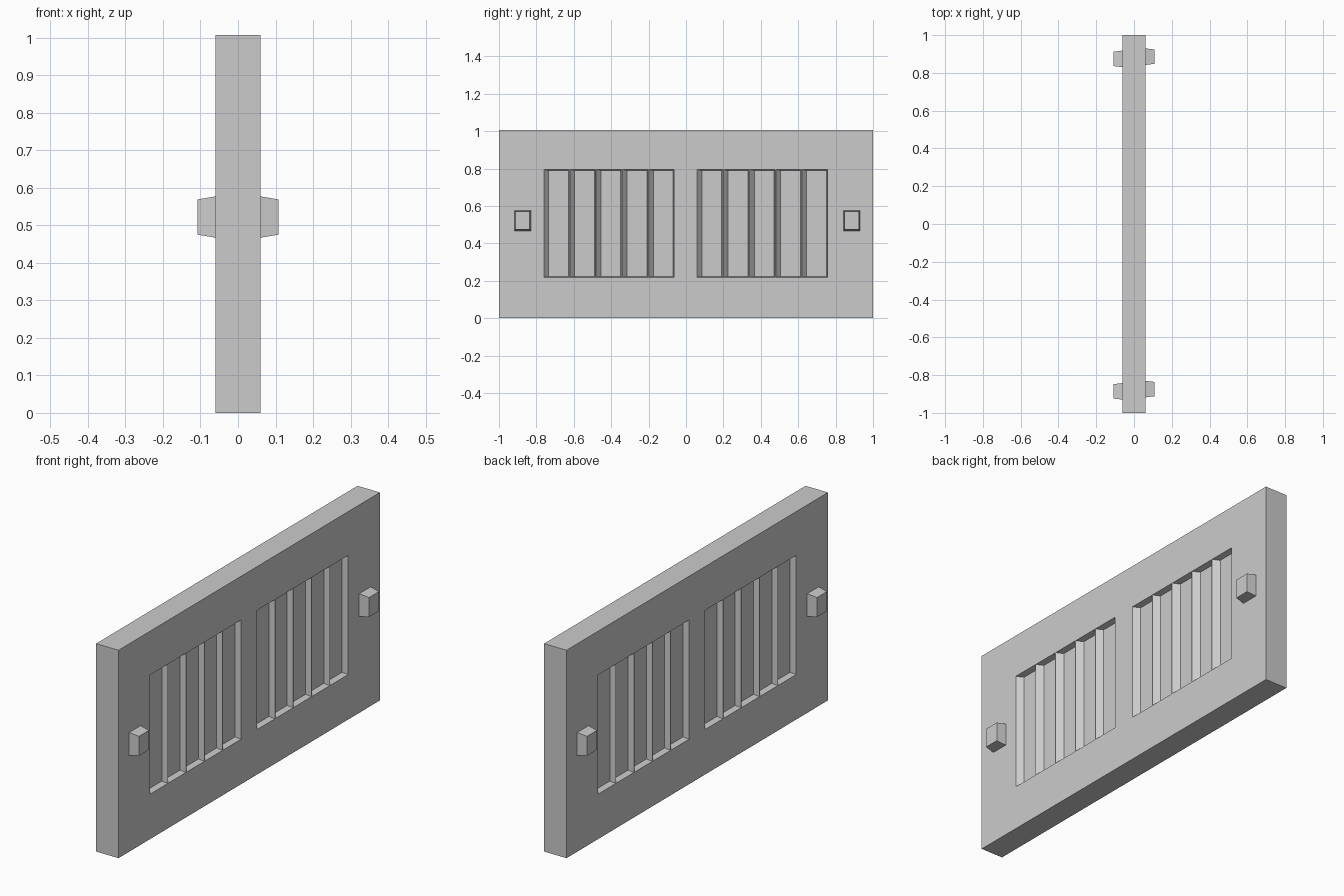
import bpy, bmesh

if "Cube" in bpy.data.objects:
    bpy.data.objects.remove(bpy.data.objects["Cube"])

HALF, HEIGHT = 0.06, 1.007          # panel half thickness and height
DEPTH = 0.028                       # louver recess depth


def loft(bm, rects, side=1):
    """Loft rectangles (x, y0, y1, z0, z1) along x; side=-1 turns it 180 degrees about z."""
    rings = [[bm.verts.new((side * x, side * y, z))
              for y, z in ((y0, z0), (y1, z0), (y1, z1), (y0, z1))]
             for x, y0, y1, z0, z1 in rects]
    bm.faces.new(rings[0])
    bm.faces.new(rings[-1])
    for a, b in zip(rings, rings[1:]):
        for i in range(4):
            j = (i + 1) % 4
            bm.faces.new((a[i], a[j], b[j], b[i]))


def finish(bm, name):
    bmesh.ops.recalc_face_normals(bm, faces=bm.faces)
    mesh = bpy.data.meshes.new(name)
    bm.to_mesh(mesh)
    bm.free()
    obj = bpy.data.objects.new(name, mesh)
    bpy.context.collection.objects.link(obj)
    return obj


# Main slab
bm = bmesh.new()
loft(bm, [(-HALF, -1, 1, 0, HEIGHT), (HALF, -1, 1, 0, HEIGHT)])
panel = finish(bm, "panel")

# Louver recesses: two banks of five on each face, ramped on one side
bm = bmesh.new()
z0, z1, t = 0.218, 0.795, 0.006
for side in (1, -1):
    for start in (-0.76, 0.06):
        for i in range(5):
            y0 = start + 0.14 * i
            y1 = y0 + 0.137
            loft(bm, [(HALF + 0.01, y0, y1, z0, z1),
                      (HALF, y0, y1, z0, z1),
                      (HALF - DEPTH, y0 + 0.025, y1 - t, z0 + t, z1 - t)], side)
cutter = finish(bm, "louver_cutter")
cutter.hide_render = True

mod = panel.modifiers.new("louvers", 'BOOLEAN')
mod.operation = 'DIFFERENCE'
mod.solver = 'EXACT'
mod.object = cutter
bpy.context.view_layer.objects.active = panel
panel.select_set(True)
bpy.ops.object.modifier_apply(modifier=mod.name)
bpy.data.objects.remove(cutter)

# Tapered knobs at both ends of each face
for side, face in ((1, "right"), (-1, "left")):
    for y0, y1, end in ((-0.918, -0.83, "a"), (0.842, 0.93, "b")):
        bm = bmesh.new()
        loft(bm, [(HALF - 0.005, y0, y1, 0.467, 0.577),
                  (HALF, y0, y1, 0.467, 0.577),
                  (0.108, y0 + 0.006, y1 - 0.006, 0.475, 0.569)], side)
        finish(bm, f"knob_{face}_{end}")
